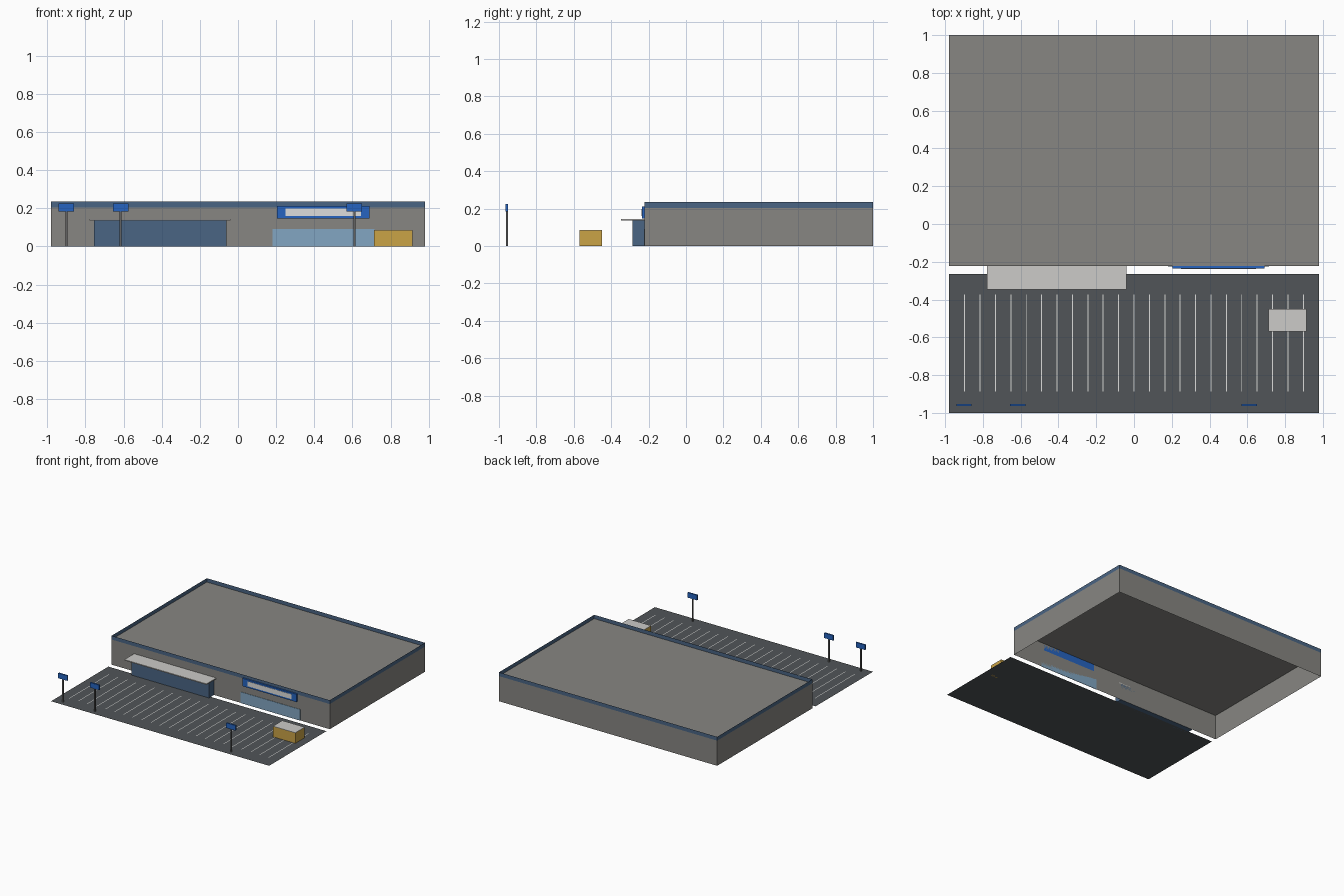
import bpy, bmesh

if "Cube" in bpy.data.objects:
    bpy.data.objects.remove(bpy.data.objects["Cube"])


def srgb(r, g, b):
    lin = [(c / 255 / 12.92) if c < 10 else ((c / 255 + 0.055) / 1.055) ** 2.4 for c in (r, g, b)]
    return (*lin, 1.0)


def material(name, r, g, b):
    m = bpy.data.materials.new(name)
    m.diffuse_color = srgb(r, g, b)
    m.use_nodes = True
    m.node_tree.nodes["Principled BSDF"].inputs["Base Color"].default_value = m.diffuse_color
    return m


WALL = material("wall grey", 135, 134, 130)
NAVY = material("slate blue", 74, 101, 132)
ASPHALT = material("asphalt", 81, 85, 88)
PALE = material("pale grey", 204, 203, 200)
WHITE = material("paint white", 222, 222, 220)
BLUE = material("sign blue", 38, 100, 192)
GLASS = material("glass blue", 130, 166, 194)
YELLOW = material("ochre yellow", 202, 163, 70)
STEEL = material("pole grey", 98, 98, 98)


def finish(name, bm, mats):
    mesh = bpy.data.meshes.new(name)
    bm.to_mesh(mesh)
    bm.free()
    for m in mats:
        mesh.materials.append(m)
    ob = bpy.data.objects.new(name, mesh)
    bpy.context.collection.objects.link(ob)
    return ob


def add_box(bm, x, y, z):
    """Box spanning the (min, max) pairs x, y, z."""
    verts = bmesh.ops.create_cube(bm, size=1)["verts"]
    for v in verts:
        v.co = [(a + b) / 2 + c * (b - a) for c, (a, b) in zip(v.co, (x, y, z))]
    return verts


def box(name, x, y, z, mat):
    bm = bmesh.new()
    add_box(bm, x, y, z)
    return finish(name, bm, [mat])


def add_flat(bm, x, y, z):
    """Single horizontal rectangle facing up."""
    bm.faces.new([bm.verts.new((a, b, z)) for a, b in
                  ((x[0], y[0]), (x[1], y[0]), (x[1], y[1]), (x[0], y[1]))])


W, FRONT, BACK = 0.98, -0.222, 1.0
ROOF, TOP = 0.204, 0.235

# Store shell: open underneath, flat roof
bm = bmesh.new()
add_box(bm, (-W, W), (FRONT, BACK), (0, ROOF))
bmesh.ops.delete(bm, geom=[f for f in bm.faces if f.normal.z < -0.5], context='FACES_ONLY')
finish("store_walls_and_roof", bm, [WALL])

# Parapet: thin band standing round the roof edge
bm = bmesh.new()
add_box(bm, (-W, W), (FRONT, BACK), (ROOF, TOP))
bmesh.ops.delete(bm, geom=[f for f in bm.faces if abs(f.normal.z) > 0.5], context='FACES_ONLY')
finish("roof_parapet", bm, [NAVY])

# Entrance block with canopy
box("entrance_block", (-0.755, -0.06), (-0.287, FRONT), (0, 0.135), NAVY)
box("entrance_canopy", (-0.778, -0.04), (-0.347, FRONT), (0.135, 0.143), PALE)

# Shop window and blank sign board
box("shop_window", (0.18, 0.715), (FRONT - 0.003, FRONT), (0, 0.09), GLASS)
box("sign_board", (0.204, 0.69), (-0.235, FRONT), (0.147, 0.211), BLUE)
box("sign_panel", (0.25, 0.645), (-0.237, -0.235), (0.16, 0.199), WHITE)

# Parking lot and stall lines
bm = bmesh.new()
add_flat(bm, (-W, W), (-1.0, -0.264), 0)
finish("parking_lot", bm, [ASPHALT])
bm = bmesh.new()
for i in range(-11, 12):
    x = i * 0.0815
    add_flat(bm, (x - 0.0025, x + 0.0025), (-0.887, -0.373), 0.0015)
finish("stall_lines", bm, [WHITE])

# Kiosk with thin pale roof
box("kiosk", (0.713, 0.914), (-0.57, -0.45), (0, 0.083), YELLOW)
box("kiosk_roof", (0.713, 0.914), (-0.57, -0.45), (0.083, 0.086), PALE)

# Pole signs along the street edge
for i, x in enumerate((-0.9, -0.615, 0.61), 1):
    box(f"sign_pole_{i}", (x - 0.005, x + 0.005), (-0.963, -0.953), (0, 0.184), STEEL)
    box(f"pole_sign_{i}", (x - 0.041, x + 0.041), (-0.964, -0.952), (0.184, 0.225), BLUE)
